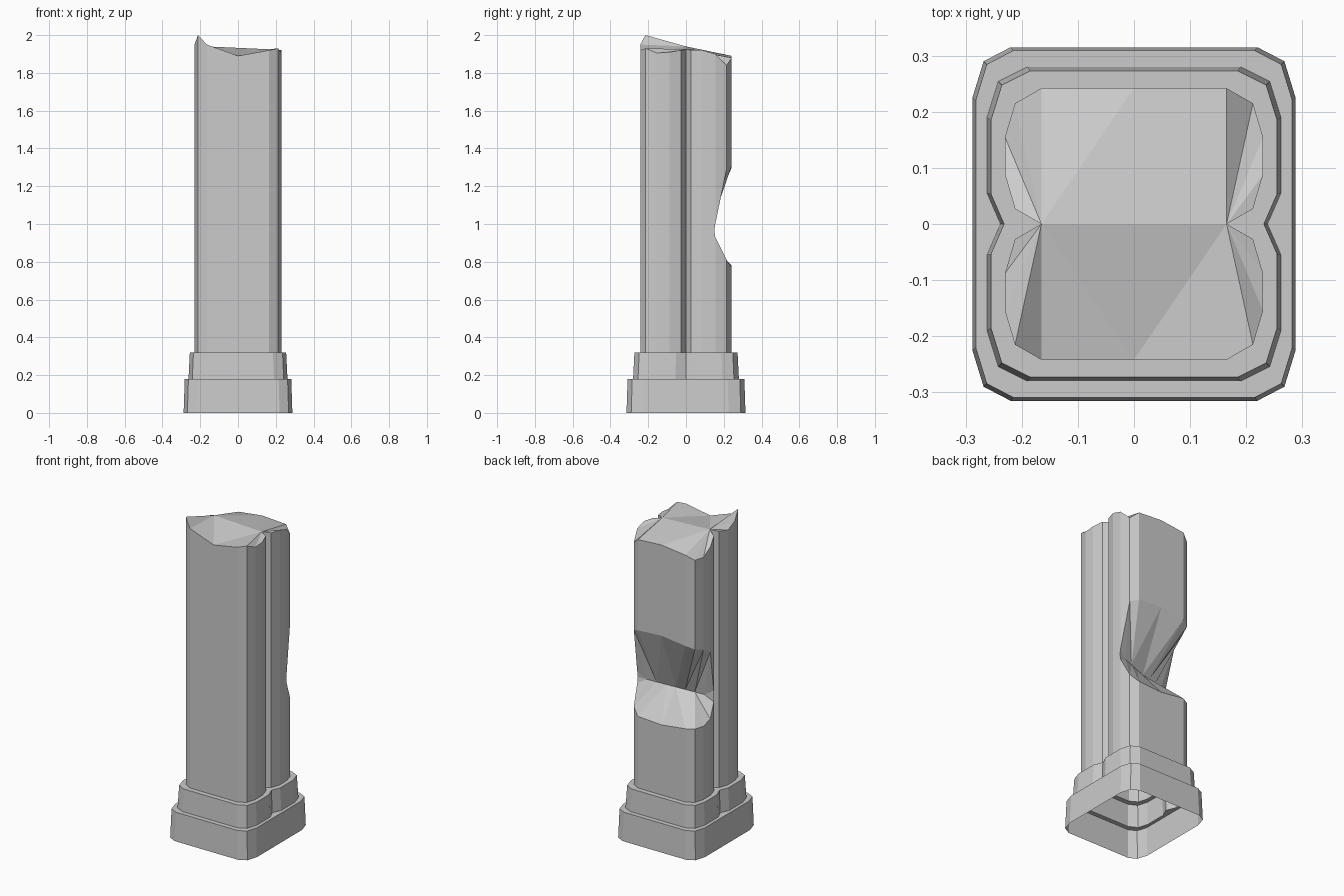
import bpy, bmesh
from mathutils import Vector

if "Cube" in bpy.data.objects:
    bpy.data.objects.remove(bpy.data.objects["Cube"])

# Quarter outlines (side middle -> back middle), mirrored into 24-sided rings
SHAFT = [(.165, 0), (.212, .027), (.23, .088), (.23, .155), (.212, .215), (.165, .242), (0, .242)]
COLLAR = [(.238, 0), (.262, .055), (.262, .12), (.262, .19), (.242, .254), (.19, .28), (0, .28)]
PLINTH = [(.288, 0), (.288, .055), (.288, .12), (.288, .225), (.268, .29), (.22, .315), (0, .315)]


def ring(quarter, z, inset=0.0):
    back = quarter + [(-x, y) for x, y in quarter[-2::-1]]
    full = back + [(x, -y) for x, y in back[-2:0:-1]]
    kx = 1 - inset / quarter[3][0]
    ky = 1 - inset / quarter[6][1]
    return [Vector((x * kx, y * ky, z)) for x, y in full]


def loft(name, rings, cap=False):
    bm = bmesh.new()
    loops = [[bm.verts.new(p) for p in r] for r in rings]
    n = len(loops[0])
    for a, b in zip(loops, loops[1:]):
        for i in range(n):
            j = (i + 1) % n
            bm.faces.new((a[i], a[j], b[j], b[i]))
    if cap:
        # broken top: fans spreading from the two side grooves
        t = loops[-1]
        for hub, first in ((0, 0), (12, 6), (12, 12), (0, 18)):
            for i in range(first, first + 6):
                j = (i + 1) % n
                if hub not in (i, j):
                    bm.faces.new((t[hub], t[i], t[j]))
        bm.faces.new((t[0], t[6], t[12]))
        bm.faces.new((t[12], t[18], t[0]))
    bmesh.ops.triangulate(bm, faces=[f for f in bm.faces if len(f.verts) > 3])
    me = bpy.data.meshes.new(name)
    bm.to_mesh(me)
    bm.free()
    ob = bpy.data.objects.new(name, me)
    bpy.context.collection.objects.link(ob)
    return ob


# Stepped base, open underneath
loft("plinth", [ring(PLINTH, 0), ring(PLINTH, .18, .006), ring(COLLAR, .18)])
loft("collar", [ring(COLLAR, .18), ring(COLLAR, .32, .007), ring(SHAFT, .32)])

# Chipped gouge across the back of the shaft
low, valley, high = ring(SHAFT, .80), ring(SHAFT, .95), ring(SHAFT, 1.1)
low_z = [.93, .81, .77, .76, .78, .78, .78, .80, .88]
high_z = [1.0, 1.29, 1.31, 1.32, 1.30, 1.28, 1.26, 1.22, .95]
start, end = Vector((.23, .15, .965)), Vector((-.212, .027, .91))
for k in range(9):
    low[3 + k].z = low_z[k]
    high[3 + k].z = high_z[k]
    valley[3 + k] = start.lerp(end, k / 8)

# Jagged broken top
top = ring(SHAFT, 1.9)
top_z = [1.925, 1.92, 1.92, 1.90, 1.84, 1.88, 1.89, 1.87, 1.84, 1.84, 1.88, 1.92,
         1.94, 1.93, 1.92, 1.95, 2.0, 1.95, 1.89, 1.92, 1.93, 1.905, 1.91, 1.92]
for p, z in zip(top, top_z):
    p.z = z

loft("broken_shaft", [ring(SHAFT, .32), low, valley, high, top], cap=True)
